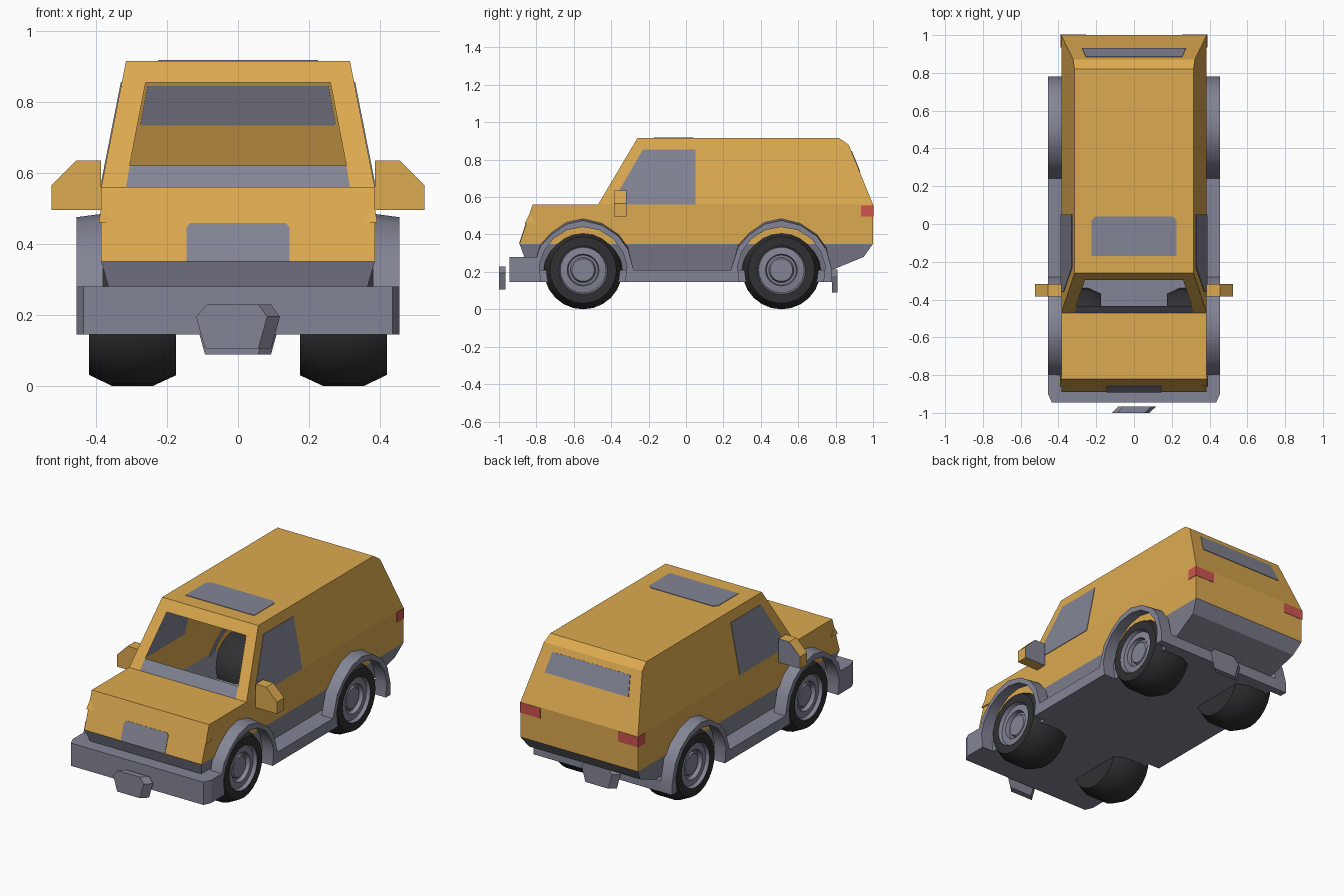
import bpy, bmesh, math
from mathutils import Vector

if "Cube" in bpy.data.objects:
    bpy.data.objects.remove(bpy.data.objects["Cube"], do_unlink=True)


def material(name, rgb):
    m = bpy.data.materials.new(name)
    m.use_nodes = True
    m.diffuse_color = (*rgb, 1)
    m.node_tree.nodes["Principled BSDF"].inputs["Base Color"].default_value = (*rgb, 1)
    return m


PAINT = material("amber_paint", (0.72, 0.40, 0.08))
GREY = material("blue_grey", (0.23, 0.235, 0.30))
RUBBER = material("black_rubber", (0.03, 0.03, 0.033))
RED = material("lamp_red", (0.62, 0.09, 0.075))
SIDES = ((1, "left"), (-1, "right"))


def add(name, polys, mats, indices=None, smooth=False):
    """Mesh object from polygons given as point lists; shared corners are welded."""
    bm = bmesh.new()
    for i, poly in enumerate(polys):
        f = bm.faces.new([bm.verts.new(p) for p in poly])
        f.material_index = indices[i] if indices else 0
    bmesh.ops.remove_doubles(bm, verts=bm.verts, dist=0.0002)
    bmesh.ops.recalc_face_normals(bm, faces=bm.faces)
    me = bpy.data.meshes.new(name)
    bm.to_mesh(me)
    bm.free()
    for m in mats:
        me.materials.append(m)
    ob = bpy.data.objects.new(name, me)
    bpy.context.collection.objects.link(ob)
    if smooth:
        bpy.context.view_layer.objects.active = ob
        ob.select_set(True)
        bpy.ops.object.shade_smooth_by_angle(angle=math.radians(35))
        ob.select_set(False)
    return ob


def prism(name, a, b, mat, smooth=False):
    """Solid between two matching rings of points."""
    n = len(a)
    walls = [(a[i], a[(i + 1) % n], b[(i + 1) % n], b[i]) for i in range(n)]
    return add(name, [a, b] + walls, [mat], smooth=smooth)


def plate(name, pts, mat, t=0.003):
    """Thin sheet centred on a flat surface, seen from both of its sides."""
    p = [Vector(q) for q in pts]
    n = (p[1] - p[0]).cross(p[2] - p[0]).normalized() * t
    return prism(name, [q + n for q in p], [q - n for q in p], mat)


def half(z):
    """Half width of the body at a height."""
    return 0.385 - max(0, z - 0.56) * 0.197


def shield_y(z):
    return -0.47 + (z - 0.56) * 0.592


def rear_y(z):
    return 1.0 - (z - 0.56) * 0.406


# Body shell: strips across the width, flat sides and an open windscreen frame
profile = [(-0.26, 0.915), (0.82, 0.915), (0.87, 0.88), (1, 0.56), (1, 0.35)]
nose = [(-0.89, 0.35), (-0.82, 0.56), (-0.47, 0.56)]
faces = []
for line in (profile, nose):
    for (y0, z0), (y1, z1) in zip(line, line[1:]):
        faces.append([(-half(z0), y0, z0), (half(z0), y0, z0),
                      (half(z1), y1, z1), (-half(z1), y1, z1)])
lower_side = nose + profile[3:]
upper_side = [nose[2]] + profile[:4]
for s, _ in SIDES:
    for outline in (lower_side, upper_side):
        faces.append([(s * half(z), y, z) for y, z in outline])
    pillar = [(0.385, 0.56), (0.315, 0.56), (0.305, 0.62), (0.26, 0.855), (half(0.915), 0.915)]
    faces.append([(s * x, shield_y(z), z) for x, z in pillar])
header = [(-0.26, 0.855), (0.26, 0.855), (half(0.915), 0.915), (-half(0.915), 0.915)]
cowl = [(-0.315, 0.56), (0.315, 0.56), (0.305, 0.62), (-0.305, 0.62)]
for quad in (header, cowl):
    faces.append([(x, shield_y(z), z) for x, z in quad])
add("body_shell", faces, [PAINT, GREY], [0] * (len(faces) - 1) + [1])

# Lower skirt tapering inward under the body
rings = [(0.385, -0.89, 1.0, 0.35), (0.365, -0.865, 0.95, 0.28), (0.345, -0.865, 0.78, 0.21)]
loops = [[(-x, f, z), (x, f, z), (x, r, z), (-x, r, z)] for x, f, r, z in rings]
add("lower_skirt", [(a[i], a[(i + 1) % 4], b[(i + 1) % 4], b[i])
                    for a, b in zip(loops, loops[1:]) for i in range(4)], [GREY])

# Floor pan and front bumper
pan = [(-0.38, -0.87), (0.38, -0.87), (0.38, 0.78), (-0.38, 0.78)]
prism("floor_pan", [(x, y, 0.145) for x, y in pan], [(x, y, 0.21) for x, y in pan], GREY)
plan = [(0.455, -0.785), (0.455, -0.90), (0.435, -0.945)]
plan += [(-x, y) for x, y in reversed(plan)]
prism("front_bumper", [(x, y, 0.145) for x, y in plan], [(x, y, 0.28) for x, y in plan], GREY)

# Wheel arch flares joined by running boards
AXLES = (-0.55, 0.51)
arch = [(-0.27, 0.21), (-0.23, 0.345), (-0.17, 0.41), (-0.09, 0.465), (0, 0.485),
        (0.1, 0.46), (0.19, 0.40), (0.24, 0.33), (0.27, 0.21)]
flare = [(-0.82, 0.145)] + [(c + y, z) for c in AXLES for y, z in arch] + [(0.78, 0.145)]
for c in reversed(AXLES):
    for i in range(11):
        a = -0.3 + (math.pi + 0.6) * i / 10
        flare.append((c + 0.235 * math.cos(a), 0.215 + 0.235 * math.sin(a)))
for s, side in SIDES:
    prism(side + "_arch_flares", [(s * 0.38, y, z) for y, z in flare],
          [(s * 0.455, y, z - (0.01 if z > 0.3 else 0)) for y, z in flare], GREY, True)

# Wheels: a turned tyre and dished rim
turned = [(0.175, 0), (0.175, 0.18), (0.24, 0.21), (0.355, 0.21), (0.42, 0.178), (0.42, 0.13),
          (0.40, 0.122), (0.405, 0.085), (0.38, 0.08), (0.38, 0.068), (0.395, 0.06), (0.395, 0)]
SEG = 24
for s, side in SIDES:
    for c, end in zip(AXLES, ("front", "rear")):
        polys, idx = [], []
        for k, ((x0, r0), (x1, r1)) in enumerate(zip(turned, turned[1:])):
            for i in range(SEG):
                a, b = (math.tau * j / SEG for j in (i, i + 1))
                quad = [(s * x, c + r * math.cos(t), 0.21 + r * math.sin(t))
                        for x, r, t in ((x0, r0, a), (x0, r0, b), (x1, r1, b), (x1, r1, a))]
                if r0 == 0:
                    quad = quad[1:]
                elif r1 == 0:
                    quad = quad[:3]
                polys.append(quad)
                idx.append(0 if k < 5 else 1)
        add(f"{end}_{side}_wheel", polys, [RUBBER, GREY], idx, True)

# Glazing: side, roof and rear windows, and the nose grille
glass = [(-0.36, 0.56), (-0.36, 0.63), (-0.23, 0.855), (0.05, 0.855), (0.05, 0.56)]
for s, side in SIDES:
    plate(side + "_window", [(s * half(z), y, z) for y, z in glass], GREY)
plate("roof_window", [(x, y, 0.915) for x, y in
      ((-0.225, -0.17), (0.225, -0.17), (0.225, 0.02), (0.205, 0.04), (-0.205, 0.04), (-0.225, 0.02))], GREY)
plate("rear_window", [(x, rear_y(z), z) for x, z in
      ((-0.275, 0.735), (0.275, 0.735), (0.255, 0.845), (-0.255, 0.845))], GREY)
plate("grille", [(x, -0.89 + (z - 0.35) / 3, z) for x, z in
      ((-0.145, 0.35), (0.145, 0.35), (0.145, 0.445), (0.135, 0.458), (-0.135, 0.458), (-0.145, 0.445))], GREY)

# Door mirrors, tail lamps and headlamp ridges
housing = [(0.385, 0.495), (0.525, 0.495), (0.525, 0.565), (0.455, 0.635), (0.385, 0.635)]
lamp = [(0.38, 0.935), (0.388, 0.935), (0.388, 1.002), (0.255, 1.002), (0.255, 0.997), (0.38, 0.997)]
for s, side in SIDES:
    prism(side + "_mirror", [(s * x, -0.385, z) for x, z in housing],
          [(s * x, -0.32, z) for x, z in housing], PAINT)
    plate(side + "_mirror_glass", [(s * x, -0.319, z) for x, z in housing], GREY, 0.002)
    prism(side + "_tail_lamp", [(s * x, y, 0.495) for x, y in lamp],
          [(s * x, y, 0.555) for x, y in lamp], RED)
    p = [(s * x, y, z) for x, y, z in ((0.345, -0.853, 0.46), (0.392, -0.862, 0.46),
                                       (0.392, -0.80, 0.46), (0.384, -0.836, 0.51))]
    add(side + "_headlamp_ridge", [(p[0], p[1], p[2]), (p[0], p[1], p[3]),
                                   (p[1], p[2], p[3]), (p[2], p[0], p[3])], [PAINT])

# Slanted number plates held off each end
sign = [(-0.1, 0.195), (-0.07, 0.23), (0.075, 0.23), (0.1, 0.195), (0.075, 0.105), (-0.075, 0.105)]
for name, y, d, drop in (("front_plate", -1.0, 0.035, 0), ("rear_plate", 0.81, -0.03, 0.016)):
    skew = 0.018 if d > 0 else -0.018
    prism(name, [(x - skew, y, z - drop) for x, z in sign],
          [(x + skew, y + d, z - drop) for x, z in sign], GREY)
